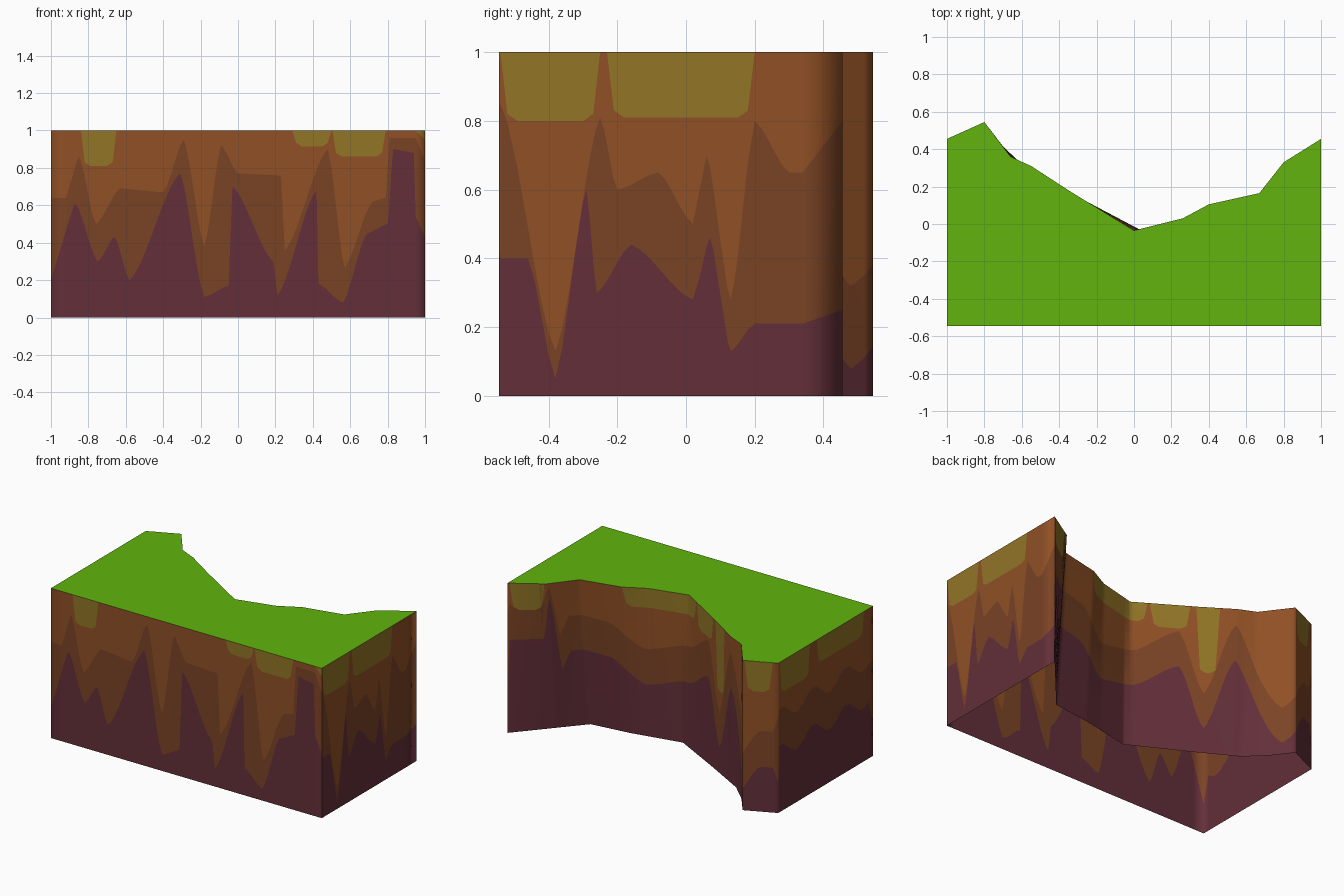
import bpy, bmesh, math

if "Cube" in bpy.data.objects:
    bpy.data.objects.remove(bpy.data.objects["Cube"])

FRONT, SIDE = -.545, .455   # front plane, back end of both side walls


def material(name, r, g, b):
    m = bpy.data.materials.new(name)
    lin = [((c / 255 + .055) / 1.055) ** 2.4 for c in (r, g, b)]
    m.diffuse_color = (*lin, 1)
    m.use_nodes = True
    m.node_tree.nodes["Principled BSDF"].inputs["Base Color"].default_value = m.diffuse_color
    return m


GRASS = material("grass green", 98, 180, 14)
STRATA = [material("purple rock", 99, 47, 57),
          material("dark brown earth", 122, 67, 37),
          material("brown earth", 144, 80, 37),
          material("olive soil", 145, 117, 38)]

# back edge of the footprint at the top and at the base
BACK = [(-1, .455), (-.8, .545), (-.66, .36), (-.55, .31), (-.35, .18),
        (0, -.035), (.26, .03), (.4, .105), (.67, .165), (.8, .33), (1, .455)]
BASE = [(-1, .455), (-.8, .545), (-.7, .415), (-.58, .3), (-.3, .145),
        (.05, -.04), (.39, .03), (.66, .065), (1, .455)]


def sample(line, t, ease=0):
    """Height of a broken line at t, with its corners eased into curves."""
    if t <= line[0][0]:
        return line[0][1]
    for (a, u), (b, v) in zip(line, line[1:]):
        if t <= b:
            f = (t - a) / (b - a)
            f += ease * (f * f * (3 - 2 * f) - f)
            return u + (v - u) * f
    return line[-1][1]


def raised(line, d):
    return [(t, min(z + d, .97)) for t, z in line]


def soil(*patches):
    """Lower border of the olive soil: round-cornered patches hanging from the top."""
    line = []
    for a, b, z in patches:
        line += [(a, 1), (a + .02, z + .02), (a + .05, z),
                 (b - .05, z), (b - .02, z + .02), (b, 1)]
    return line


# border lines on each wall: purple top and dark brown top
front_purple = [(-1, .2), (-.87, .61), (-.75, .3), (-.66, .43), (-.58, .2),
                (-.31, .77), (-.18, .11), (-.05, .17), (-.03, .7), (.19, .3),
                (.21, .12), (.42, .68), (.43, .18), (.56, .08), (.69, .45),
                (.8, .5), (.83, .9), (.94, .88), (.95, .54)]
front_brown = [(-.92, .64), (-.85, .86), (-.76, .5), (-.63, .69), (-.4, .67),
               (-.29, .95), (-.18, .38), (-.09, .92), (0, .77), (.23, .76),
               (.25, .36), (.48, .9), (.57, .27), (.72, .62), (.79, .64),
               (.81, .96)]
right_purple = [(-.46, .4), (-.38, .05), (-.29, .6), (-.26, .3), (-.16, .44),
                (.02, .28), (.07, .46), (.13, .13), (.2, .21)]
right_brown = [(-.54, .85), (-.38, .13), (-.25, .81), (-.2, .6), (-.08, .65),
               (.02, .5), (.06, .7), (.13, .28), (.2, .8), (.3, .65)]
back_purple = [(-.9, .3), (-.75, .08), (-.54, .65), (-.38, .17), (-.25, .58),
               (0, .42), (.28, .35), (.5, .5), (.72, .52), (.76, .4),
               (.79, .9), (.83, .62)]
left_purple = [(i / 20, .4 + .05 * math.sin(i * .9)) for i in range(-10, 9)]

# cliff walls: columns of strata faces round the footprint, open underneath
bm = bmesh.new()
cache = {}


def vert(x, y, z):
    key = (round(x, 4), round(y, 4), round(z, 4))
    if key not in cache:
        cache[key] = bm.verts.new(key)
    return cache[key]


def corner_levels(x, y):
    """Border heights where two walls meet."""
    if x < 0:
        return [.2, .64, 1]
    return [.43, .84, .95] if y < 0 else [.25, .8, 1]


def wall(lo, hi, lines, place, flip=False, extra=()):
    ts = {lo, hi, *extra, *(t for line in lines for t, _ in line)}
    ts |= {i / 50 for i in range(-44, 45) if lo + .1 < i / 50 < hi - .1}
    columns = []
    for t in sorted(t for t in ts if lo <= t <= hi):
        if t in (lo, hi):
            levels = corner_levels(*place(t, 1)[:2])
        else:
            levels = [sample(line, t, .6) for line in lines]
        b3 = levels[2]
        b2 = min(levels[1], b3)
        b1 = min(levels[0], b2)
        columns.append([vert(*place(t, z), z) for z in (0, b1, b2, b3, 1)])
    if flip:
        columns.reverse()
    for a, b in zip(columns, columns[1:]):
        for i in range(4):
            loop = list(dict.fromkeys((a[i], b[i], b[i + 1], a[i + 1])))
            if len(loop) > 2:
                bm.faces.new(loop).material_index = i


def back_point(t, z):
    return t, sample(BASE, t) * (1 - z) + sample(BACK, t) * z


wall(-1, 1, [front_purple, front_brown,
             soil((-.84, -.65, .81), (.29, .5, .915), (.505, .79, .86))],
     lambda t, z: (t, FRONT))
wall(FRONT, SIDE, [right_purple, right_brown,
                   soil((-.54, -.25, .8), (-.23, .2, .81))],
     lambda t, z: (1, t))
wall(-1, 1, [back_purple, raised(back_purple, .24),
             soil((-.97, -.81, .8), (-.46, -.34, .55), (-.31, -.1, .84),
                  (-.09, .4, .87), (.81, .99, .82))],
     back_point, True, [x for x, _ in BACK + BASE])
wall(FRONT, SIDE, [left_purple, raised(left_purple, .25),
                   soil((-.45, .05, .84), (.12, .44, .79))],
     lambda t, z: (-1, t), True)


def finish(name, bm, mats):
    me = bpy.data.meshes.new(name)
    bm.to_mesh(me)
    bm.free()
    for m in mats:
        me.materials.append(m)
    bpy.context.collection.objects.link(bpy.data.objects.new(name, me))
    return me


finish("cliff_walls", bm, STRATA).shade_smooth()

# grass top: strips from the front edge to the back edge
bm = bmesh.new()
rows = [(bm.verts.new((x, FRONT, 1)), bm.verts.new((x, y, 1))) for x, y in BACK]
for (a, b), (c, d) in zip(rows, rows[1:]):
    bm.faces.new((a, c, d, b))
finish("grass_top", bm, [GRASS])
